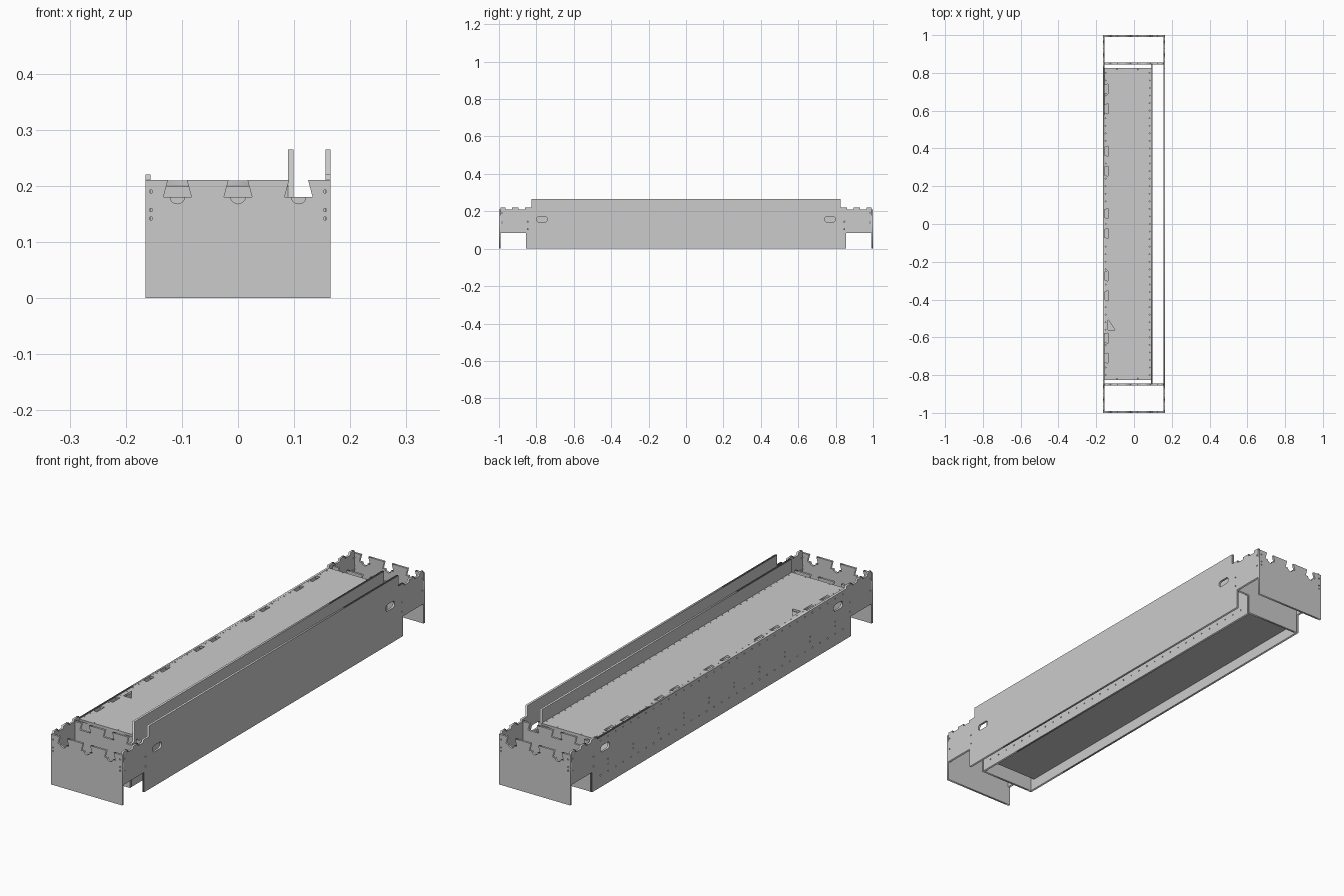
import bpy, math
from mathutils import Matrix

if "Cube" in bpy.data.objects:
    bpy.data.objects.remove(bpy.data.objects["Cube"])

T = 0.009  # sheet thickness
AXES = {'X': ((0, 1, 0), (0, 0, 1), (1, 0, 0)),
        'Y': ((1, 0, 0), (0, 0, 1), (0, -1, 0)),
        'Z': ((1, 0, 0), (0, 1, 0), (0, 0, 1))}


def panel(name, outline, holes, axis, pos, thick=T):
    """Flat sheet with holes, normal to axis, centred at pos along it."""
    cu = bpy.data.curves.new(name, 'CURVE')
    cu.dimensions = '2D'
    cu.fill_mode = 'BOTH'
    cu.extrude = thick / 2
    for pts in [outline] + holes:
        sp = cu.splines.new('POLY')
        sp.points.add(len(pts) - 1)
        for p, (u, v) in zip(sp.points, pts):
            p.co = (u, v, 0, 1)
        sp.use_cyclic_u = True
    ob = bpy.data.objects.new(name, cu)
    bpy.context.collection.objects.link(ob)
    m = Matrix(AXES[axis]).transposed().to_4x4()
    m.translation['XYZ'.index(axis)] = pos
    ob.matrix_world = m
    bpy.ops.object.select_all(action='DESELECT')
    ob.select_set(True)
    bpy.context.view_layer.objects.active = ob
    bpy.ops.object.convert(target='MESH')
    return ob


def hole(u, v, r=0.003, stretch=0.0, n=10):
    """Round hole, or a rounded slot when stretch is given."""
    pts = []
    for i in range(n):
        a = 2 * math.pi * (i + 0.5) / n
        c = math.cos(a)
        s = stretch if c > 0.01 else -stretch if c < -0.01 else 0
        pts.append((u + r * c + s, v + r * math.sin(a)))
    return pts


def mirrored(half):
    return half + [(-u, v) for u, v in reversed(half)]


def rect(u0, u1, v0, v1):
    return [(u0, v0), (u1, v0), (u1, v1), (u0, v1)]


def side_outline(top):
    """Side sheet: raised end feet below, toothed top edge at the ends."""
    lo, hi, e = 0.21, 0.22, 0.991
    return mirrored([(0.855, 0), (0.855, 0.083), (e, 0.083), (e, hi),
                     (0.965, hi), (0.965, lo), (0.93, lo), (0.93, hi),
                     (0.895, hi), (0.895, lo), (0.86, lo), (0.86, hi),
                     (0.825, hi), (0.825, top)])


def dovetail_top(x0, x1, thumb):
    """Top edge from x1 to x0 with three dovetail slots."""
    pts = [(x1, 0.21)]
    for c in (0.108, 0, -0.108):
        pts += [(c + 0.017, 0.21), (c + 0.025, 0.18)]
        if thumb:
            pts += [(c + 0.013 * math.cos(a), 0.18 - 0.012 * math.sin(a))
                    for a in [math.pi * i / 8 for i in range(9)]]
        pts += [(c - 0.025, 0.18), (c - 0.017, 0.21)]
    return pts + [(x0, 0.21)]


# Side sheets with handle slots and fixing holes
side_holes = []
for s in (-1, 1):
    side_holes.append(hole(s * 0.77, 0.157, 0.014, 0.016, 16))
    side_holes += [hole(s * y, z) for y, z in
                   ((0.846, 0.145), (0.846, 0.105), (0.984, 0.19), (0.984, 0.14))]
rows = [hole(-0.8 + 0.05 * i, z) for i in range(33) for z in (0.05, 0.195)]
rows += [hole(-0.75 + 0.1667 * i, z) for i in range(10) for z in (0.08, 0.1)]
panel('right_side', side_outline(0.265), side_holes, 'X', 0.165 - T / 2)
panel('left_side', side_outline(0.21), side_holes + rows, 'X', -0.165 + T / 2)

# Inner wall forming the narrow open channel on the right
panel('inner_wall', mirrored([(0.845, 0), (0.845, 0.18), (0.825, 0.18), (0.825, 0.265)]),
      [hole(-0.8 + 0.05 * i, 0.035) for i in range(33)], 'X', 0.094)

# End sheets and cross walls
for s, tag in ((-1, 'front'), (1, 'back')):
    panel(tag + '_end', [(-0.165, 0), (0.165, 0)] + dovetail_top(-0.165, 0.165, True),
          [hole(k * 0.155, z) for k in (-1, 1) for z in (0.19, 0.157, 0.142)],
          'Y', s * (1 - T / 2))
    panel(tag + '_cross_wall',
          [(-0.156, 0), (0.0985, 0), (0.0985, 0.083), (0.156, 0.083)]
          + dovetail_top(-0.156, 0.156, False), [], 'Y', s * 0.85)
    panel(tag + '_bulkhead', rect(-0.156, 0.0895, 0.054, 0.2), [], 'Y', s * 0.819)

# Upper deck with dovetail notches, arrow cutout and fixing holes
notch_y = [c + d for c in (0.6625, 0.3325, 0.0025, -0.3275, -0.6575) for d in (0.0525, -0.0525)]
deck = [(-0.156, -0.826), (0.0895, -0.826), (0.0895, 0.826), (-0.156, 0.826)]
for y in notch_y:
    deck += [(-0.156, y + 0.02), (-0.138, y + 0.027), (-0.138, y - 0.027), (-0.156, y - 0.02)]
deck_holes = [[(-0.138, -0.505), (-0.1, -0.56), (-0.138, -0.56)]]
for i in range(41):
    y = -0.8 + 0.04 * i
    deck_holes.append(hole(0.083, y, 0.0025))
    if all(abs(y - n) > 0.034 for n in notch_y):
        deck_holes.append(hole(-0.15, y, 0.0025))
deck_holes += [hole(x, s * 0.819, 0.0025) for x in (-0.09, 0.02) for s in (-1, 1)]
panel('upper_deck', deck, deck_holes, 'Z', 0.205)

# Lower plate closing the underside
panel('lower_plate', rect(-0.156, 0.0895, -0.826, 0.826), [], 'Z', 0.05)
